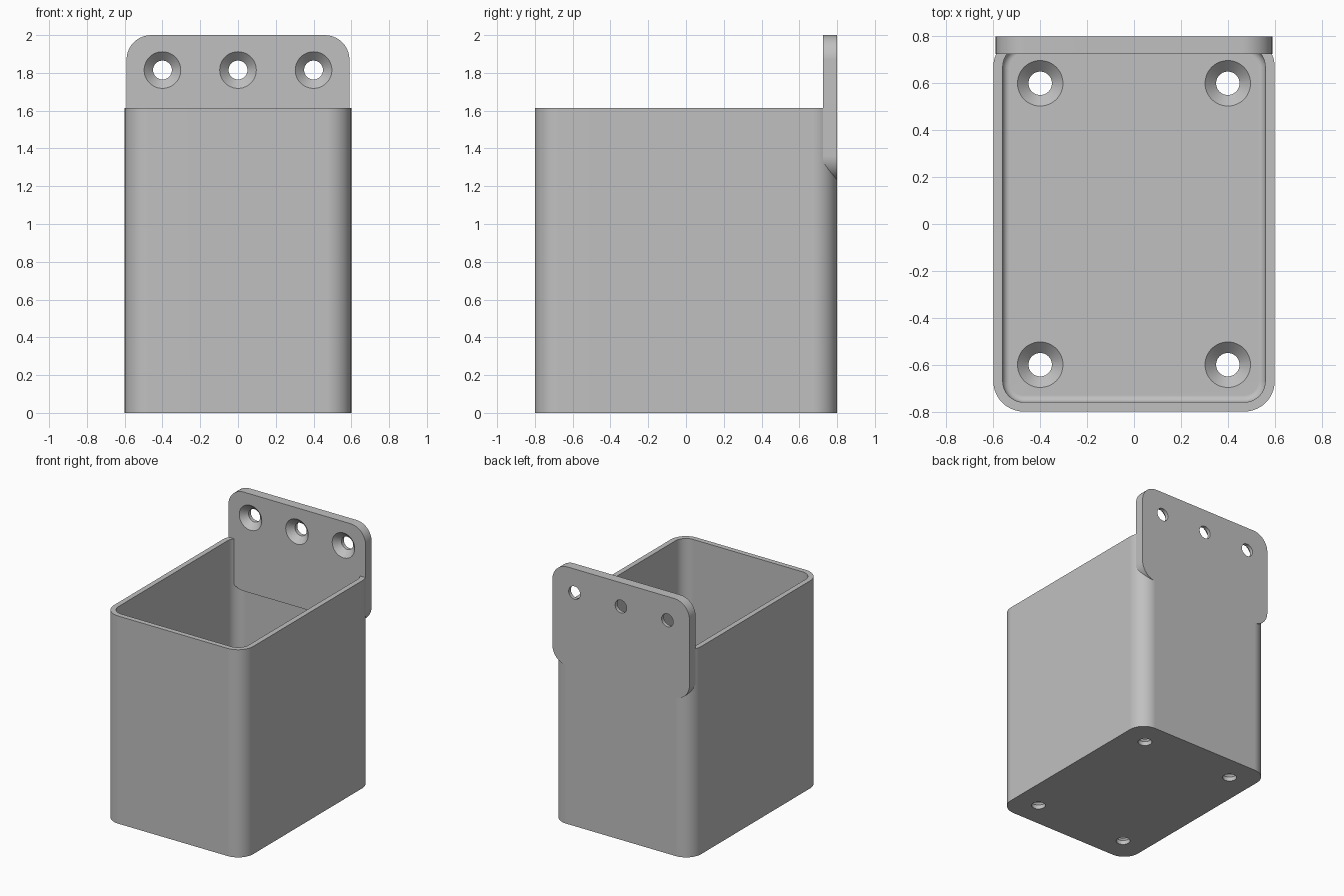
import bpy, bmesh, math
from mathutils import Matrix

default = bpy.data.objects.get("Cube")
if default:
    bpy.data.objects.remove(default, do_unlink=True)

GREY = (0.53, 0.53, 0.53, 1)
grey = bpy.data.materials.new("matte grey")
grey.use_nodes = True
grey.diffuse_color = GREY
grey.node_tree.nodes["Principled BSDF"].inputs["Base Color"].default_value = GREY

HALF_X, HALF_Y, RIM = 0.6, 0.8, 1.615
WALL, FLOOR, FILLET, CORNER = 0.04, 0.08, 0.03, 0.13
PLATE_X, PLATE_T, PLATE_TOP = 0.59, 0.075, 2.0
HOLE_R, SINK_R = 0.05, 0.097


def rounded_rect(hx, hy, r, steps=10):
    """Counter-clockwise outline of a rectangle with round corners."""
    pts = []
    for k, (sx, sy) in enumerate([(1, 1), (-1, 1), (-1, -1), (1, -1)]):
        for i in range(steps + 1):
            a = math.pi / 2 * (k + i / steps)
            pts.append((sx * (hx - r) + r * math.cos(a), sy * (hy - r) + r * math.sin(a)))
    return pts


def circle(r, n=48):
    return [(r * math.cos(2 * math.pi * i / n), r * math.sin(2 * math.pi * i / n)) for i in range(n)]


def loft(name, layers, matrix=Matrix()):
    """Closed solid through (outline, height) layers, capped at both ends."""
    bm = bmesh.new()
    rings = [[bm.verts.new((x, y, z)) for x, y in pts] for pts, z in layers]
    for a, b in zip(rings, rings[1:]):
        for i in range(len(a)):
            j = (i + 1) % len(a)
            bm.faces.new((a[i], a[j], b[j], b[i]))
    bm.faces.new(rings[0][::-1])
    bm.faces.new(rings[-1])
    bmesh.ops.transform(bm, matrix=matrix, verts=bm.verts)
    bmesh.ops.recalc_face_normals(bm, faces=bm.faces)
    mesh = bpy.data.meshes.new(name)
    bm.to_mesh(mesh)
    bm.free()
    mesh.materials.append(grey)
    obj = bpy.data.objects.new(name, mesh)
    bpy.context.collection.objects.link(obj)
    return obj


def countersink(thickness, matrix):
    """Screw hole cutter, with its wide mouth at local z = 0."""
    slope = SINK_R - HOLE_R
    lip = 0.01
    return loft("hole_cutter", [(circle(HOLE_R), -thickness - lip), (circle(HOLE_R), -slope),
                                (circle(SINK_R), 0), (circle(SINK_R), lip)], matrix)


def activate(obj):
    bpy.ops.object.select_all(action='DESELECT')
    obj.select_set(True)
    bpy.context.view_layer.objects.active = obj


def drill(obj, cutters):
    activate(obj)
    for cutter in cutters:
        cutter.hide_render = True
        mod = obj.modifiers.new("hole", 'BOOLEAN')
        mod.operation = 'DIFFERENCE'
        mod.solver = 'EXACT'
        mod.object = cutter
        bpy.ops.object.modifier_apply(modifier=mod.name)
        bpy.data.objects.remove(cutter, do_unlink=True)


def finish(obj):
    activate(obj)
    bpy.ops.object.shade_smooth_by_angle(angle=math.radians(30))
    mod = obj.modifiers.new("even shading", 'WEIGHTED_NORMAL')
    mod.keep_sharp = True


# Open bin: outer wall, rim, inner wall, then the floor fillet
outer = rounded_rect(HALF_X, HALF_Y, CORNER)


def inner(inset):
    d = WALL + inset
    return rounded_rect(HALF_X - d, HALF_Y - d, CORNER - d)


layers = [(outer, 0), (outer, RIM), (inner(0), RIM)]
for i in range(7):
    a = math.pi / 2 * i / 6
    layers.append((inner(FILLET * (1 - math.cos(a))), FLOOR + FILLET * (1 - math.sin(a))))
bin_body = loft("bin_body", layers)
drill(bin_body, [countersink(FLOOR, Matrix.Translation((x, y, FLOOR)))
                 for x in (-0.4, 0.4) for y in (-0.6, 0.6)])
finish(bin_body)

# Mounting plate, centred on the rim at the back
plate_half = PLATE_TOP - RIM
upright = Matrix.Rotation(math.pi / 2, 4, 'X')
front = HALF_Y - PLATE_T
outline = rounded_rect(PLATE_X, plate_half, CORNER)
plate = loft("mounting_plate", [(outline, -PLATE_T), (outline, 0)],
             Matrix.Translation((0, front, RIM)) @ upright)
drill(plate, [countersink(PLATE_T, Matrix.Translation((x, front, 1.815)) @ upright)
              for x in (-0.4, 0, 0.4)])
finish(plate)
